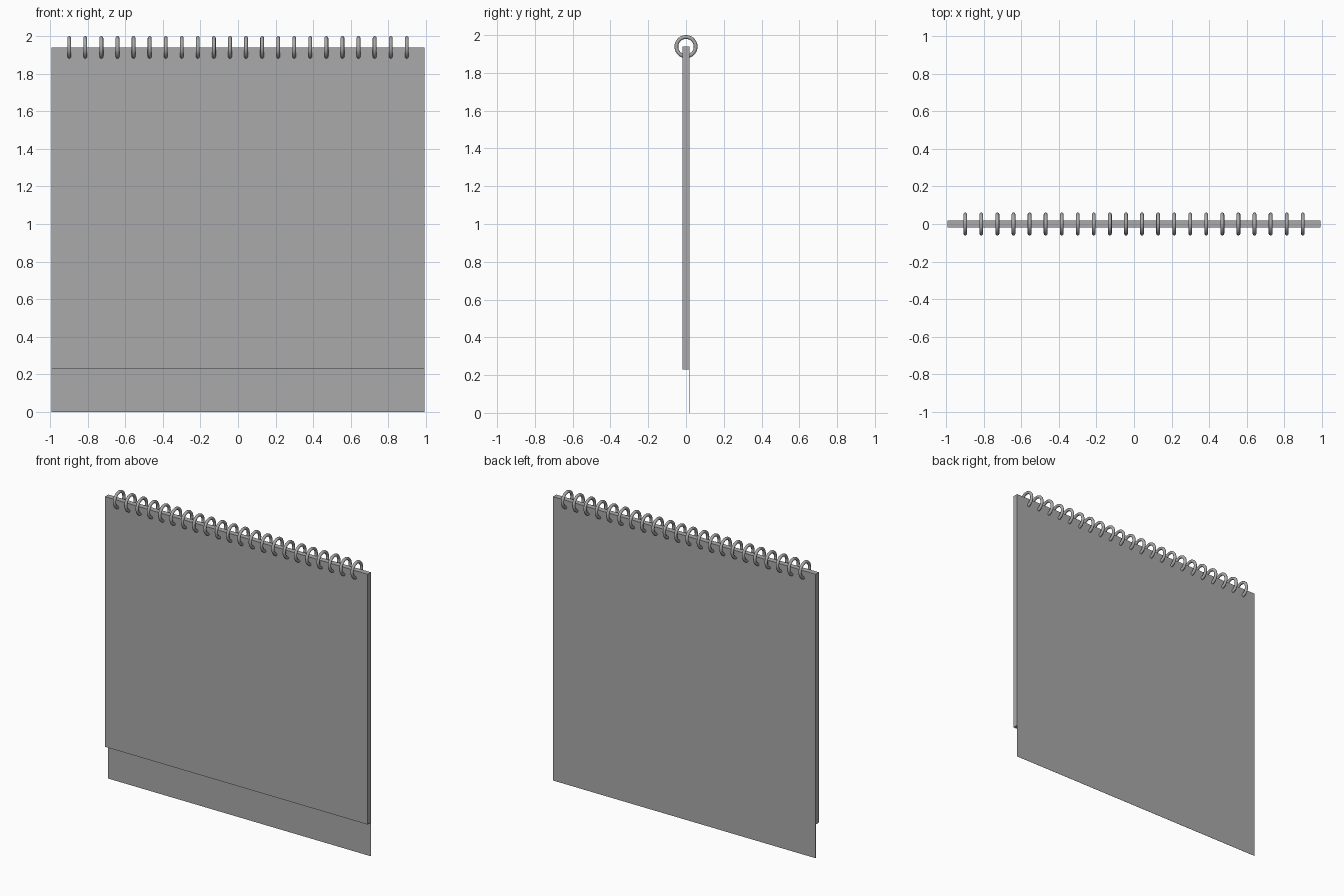
import bpy
from math import pi

default = bpy.data.objects.get("Cube")
if default:
    bpy.data.objects.remove(default, do_unlink=True)

WIDTH = 1.986
PAD_BOTTOM, PAD_TOP = 0.23, 1.94
HALF_DEPTH = 0.018
RING_COUNT, RING_SPAN = 22, 1.796

grey = bpy.data.materials.new("neutral grey")
grey.use_nodes = True
colour = (0.4, 0.4, 0.4, 1)
grey.diffuse_color = colour
grey.node_tree.nodes["Principled BSDF"].inputs["Base Color"].default_value = colour


def add_box(name, y0, y1, z0, z1):
    bpy.ops.mesh.primitive_cube_add(size=1, location=(0, (y0 + y1) / 2, (z0 + z1) / 2))
    box = bpy.context.object
    box.name = name
    box.scale = (WIDTH, y1 - y0, z1 - z0)
    bpy.ops.object.transform_apply(location=False, rotation=False, scale=True)
    box.data.materials.append(grey)


# Page block and the longer, thin backing sheet
add_box("page_block", -HALF_DEPTH, HALF_DEPTH - 0.001, PAD_BOTTOM, PAD_TOP)
add_box("backing_sheet", HALF_DEPTH - 0.001, HALF_DEPTH, 0, PAD_TOP)

# Row of binding rings around the top edge
for i in range(RING_COUNT):
    x = RING_SPAN * (i / (RING_COUNT - 1) - 0.5)
    bpy.ops.mesh.primitive_torus_add(
        location=(x, 0, PAD_TOP - 0.001), rotation=(0, pi / 2, 0),
        major_radius=0.051, minor_radius=0.01,
        major_segments=32, minor_segments=12)
    ring = bpy.context.object
    ring.name = f"binding_ring_{i + 1}"
    ring.data.materials.append(grey)
    bpy.ops.object.shade_smooth()
